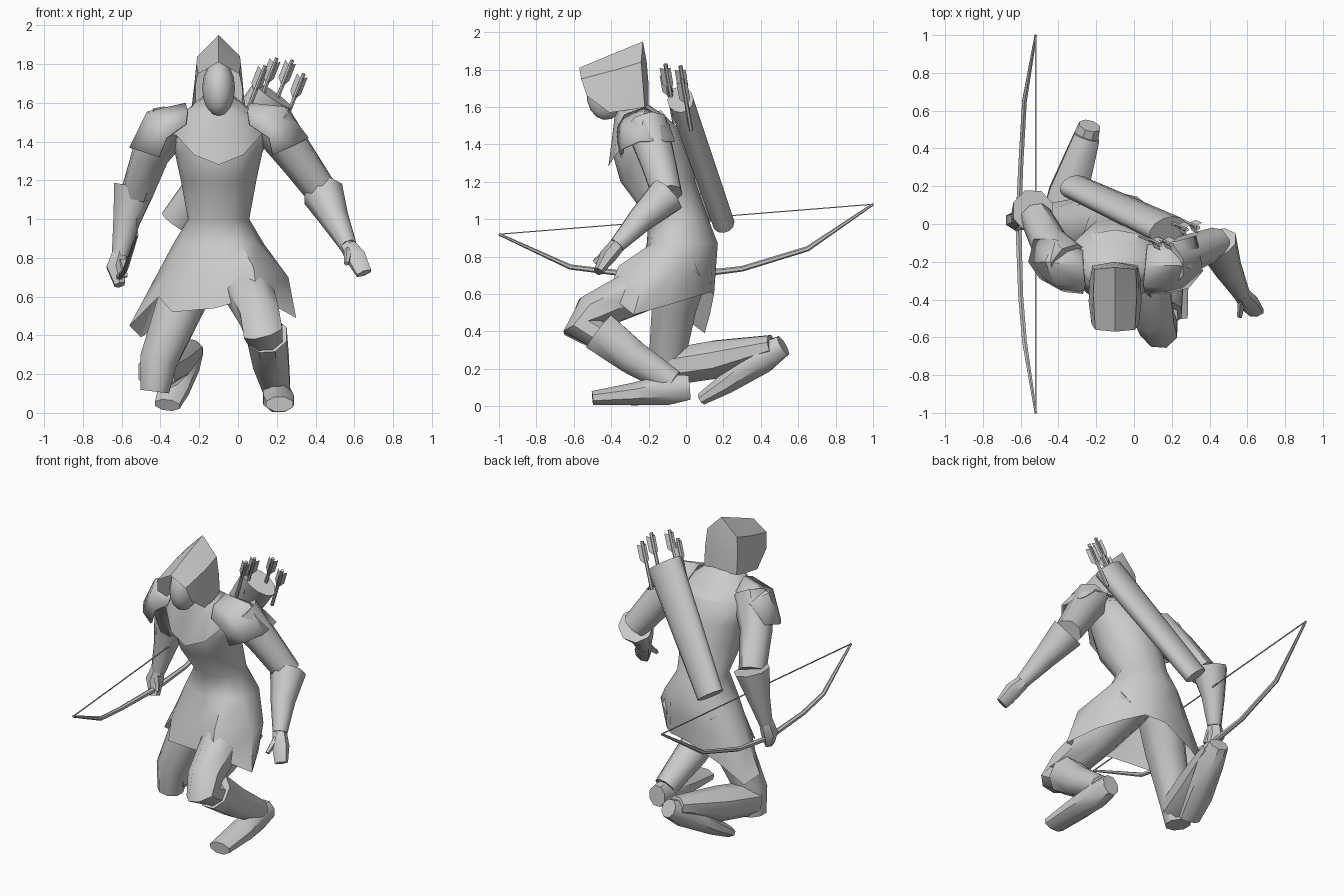
import bpy, bmesh
from math import sin, cos, pi, radians
from mathutils import Vector as V


def loft(name, rings, closed=True, caps=True):
    """Skin a list of equally long point rows."""
    bm = bmesh.new()
    rows = [[bm.verts.new(p) for p in r] for r in rings]
    n = len(rows[0])
    for a, b in zip(rows, rows[1:]):
        for i in range(n if closed else n - 1):
            j = (i + 1) % n
            bm.faces.new((a[i], a[j], b[j], b[i]))
    if closed and caps:
        bm.faces.new(rows[0][::-1])
        bm.faces.new(rows[-1])
    bmesh.ops.remove_doubles(bm, verts=bm.verts[:], dist=1e-4)
    bmesh.ops.recalc_face_normals(bm, faces=bm.faces[:])
    me = bpy.data.meshes.new(name)
    bm.to_mesh(me)
    bm.free()
    ob = bpy.data.objects.new(name, me)
    bpy.context.collection.objects.link(ob)
    return ob


def tube(name, path, sides=8, ref=(1, 0, 0)):
    """Limb along (x, y, z, radius or (wide, thick)) points."""
    pts = [V(p[:3]) for p in path]
    rings = []
    for i, p in enumerate(path):
        t = V((0, 0, 0))
        if i:
            t += (pts[i] - pts[i - 1]).normalized()
        if i < len(pts) - 1:
            t += (pts[i + 1] - pts[i]).normalized()
        t.normalize()
        s = (V(ref) - t * V(ref).dot(t)).normalized()
        u = t.cross(s)
        a, b = p[3] if isinstance(p[3], tuple) else (p[3], p[3])
        ang = [2 * pi * (k + .5) / sides for k in range(sides)]
        rings.append([pts[i] + s * a * cos(q) + u * b * sin(q) for q in ang])
    return loft(name, rings)


CX, N = -0.1, 12


def oval(z, cy, rx, ry):
    return [V((CX + rx * cos(2 * pi * k / N), cy + ry * sin(2 * pi * k / N), z))
            for k in range(N)]


# tunic: torso rings flowing into a draped skirt with an uneven hem
hem = [V(p) for p in [
    (.22, -.10, .54), (.12, .03, .58), (.02, .13, .61), (-.12, .15, .60),
    (-.34, .13, .50), (-.50, .10, .39), (-.56, .02, .45), (-.41, -.12, .60),
    (-.34, -.25, .52), (-.12, -.30, .54), (.10, -.42, .60), (.30, -.28, .49)]]
hip = oval(.87, -.02, .235, .19)
mid = [a.lerp(b, .5) for a, b in zip(hip, hem)]
mid[10], mid[11], mid[0] = V((.08, -.36, .75)), V((.26, -.22, .70)), V((.23, -.06, .72))
torso = [oval(1.0, -.04, .158, .16), oval(1.2, -.15, .195, .20), oval(1.34, -.18, .225, .21),
         oval(1.48, -.20, .28, .165), oval(1.55, -.23, .18, .12), oval(1.64, -.32, .075, .08)]
loft("tunic", [hem, mid, hip] + torso, caps=False)

# short cape with a pointed front
cape_hem = []
for k in range(N):
    q = 2 * pi * k / N
    f = max(0, -sin(q))
    cape_hem.append((CX + .25 * cos(q), -.2 + (.215 if f else .17) * sin(q), 1.48 - .2 * f ** 2))
loft("shoulder_cape", [cape_hem, oval(1.52, -.23, .22, .155), oval(1.58, -.27, .11, .11)], caps=False)

# face
bpy.ops.mesh.primitive_uv_sphere_add(segments=12, ring_count=8, location=(CX, -.42, 1.675))
face = bpy.context.object
face.name = "face"
face.scale = (.085, .11, .145)
face.rotation_euler = (radians(-8), 0, 0)


# pointed hood: mirrored arches from the opening to the back seam
def arch(half):
    return ([(CX - x, y, z) for x, y, z in half] +
            [(CX + x, y, z) for x, y, z in half[-2::-1]])


loft("hood", [arch(h) for h in (
    [(.14, -.41, 1.57), (.125, -.53, 1.66), (.105, -.56, 1.75), (0, -.57, 1.81)],
    [(.135, -.30, 1.585), (.125, -.35, 1.70), (.115, -.37, 1.80), (0, -.39, 1.885)],
    [(.12, -.22, 1.6), (.12, -.23, 1.72), (.11, -.24, 1.84), (0, -.23, 1.95)],
    [(0, -.20, 1.6), (0, -.20, 1.72), (0, -.21, 1.84), (0, -.23, 1.95)])], closed=False)

# shoulder pads: curved plates, front edge to back edge per row
pads = {
    "left_shoulder_pad": [
        [(.06, -.37, 1.49), (.05, -.33, 1.56), (.06, -.22, 1.60), (.07, -.11, 1.53)],
        [(.16, -.37, 1.42), (.20, -.34, 1.52), (.24, -.22, 1.58), (.23, -.09, 1.51)],
        [(.18, -.35, 1.33), (.29, -.34, 1.38), (.365, -.25, 1.42), (.33, -.06, 1.42)]],
    "right_shoulder_pad": [
        [(-.27, -.37, 1.49), (-.26, -.33, 1.56), (-.27, -.22, 1.60), (-.27, -.14, 1.53)],
        [(-.37, -.36, 1.42), (-.42, -.32, 1.52), (-.47, -.20, 1.555), (-.42, -.08, 1.51)],
        [(-.41, -.34, 1.32), (-.50, -.29, 1.35), (-.56, -.20, 1.37), (-.53, -.08, 1.40)]]}
for name, rows in pads.items():
    pad = loft(name, rows, closed=False)
    pad.modifiers.new("thickness", 'SOLIDIFY').thickness = .012

# arms, flared bracers and hands
tube("right_upper_arm", [(-.34, -.21, 1.5, .12), (-.45, -.10, 1.34, .1), (-.52, .04, 1.14, .085)])
tube("right_bracer", [(-.535, .07, 1.16, .115), (-.575, .06, .99, .075), (-.61, .03, .81, .045)])
tube("right_hand", [(-.61, .03, .83, .042), (-.63, .02, .75, (.055, .05)), (-.61, -.01, .66, (.03, .04))], 6)
tube("right_thumb", [(-.60, .0, .79, .022), (-.58, -.02, .70, .014)], 5)
tube("left_upper_arm", [(.17, -.21, 1.5, .12), (.31, -.15, 1.31, .1), (.44, -.10, 1.13, .085)])
tube("left_bracer", [(.44, -.10, 1.13, .11), (.50, -.24, 1.0, .075), (.57, -.37, .86, .045)])
tube("left_hand", [(.56, -.36, .87, .042), (.61, -.42, .80, (.055, .045)), (.65, -.47, .72, (.045, .025))], 6)
tube("left_thumb", [(.57, -.41, .84, .022), (.56, -.49, .77, .014)], 5)

# raised left leg
tube("left_thigh", [(0, 0, .78, .15), (.06, -.25, .62, .13), (.11, -.5, .5, .11),
                    (.13, -.555, .42, .11), (.15, -.42, .36, .09)])
tube("left_boot", [(.15, -.465, .4, (.11, .118)), (.17, -.29, .265, (.1, .1)), (.2, -.07, .125, (.075, .075))])
tube("left_foot", [(.2, .02, .1, (.06, .07)), (.2, -.1, .09, (.078, .09)),
                   (.21, -.28, .065, (.085, .065)), (.215, -.5, .045, (.075, .04))])

# kneeling right leg with the foot tucked under the shin
tube("right_thigh", [(-.2, 0, .78, .15), (-.3, -.06, .55, .13), (-.41, -.1, .27, .105), (-.43, -.1, .11, .08)])
tube("right_boot", [(-.42, -.09, .21, .105), (-.35, .16, .25, .11), (-.25, .46, .325, (.075, .06))])
tube("right_foot", [(-.235, .52, .325, (.06, .06)), (-.27, .4, .255, (.078, .09)),
                    (-.33, .22, .125, (.085, .06)), (-.365, .085, .04, (.07, .035))])

# bow and string
tube("bow", [(-.52, -1, .92, .007), (-.58, -.62, .745, .014), (-.6, -.38, .715, .015), (-.612, 0, .70, .018),
             (-.6, .3, .735, .015), (-.58, .65, .842, .014), (-.52, 1, 1.08, .007)], 6)
tube("bowstring", [(-.52, -1, .92, .004), (-.52, 1, 1.08, .004)], 4)

# flattened quiver across the back
tube("quiver", [(-.32, .2, .98, (.09, .06)), (.18, -.03, 1.64, (.12, .07))], 12)

# arrows with three feather vanes
ends = [(.14, -.11, 1.79), (.2, -.11, 1.83), (.28, -.03, 1.82), (.34, -.02, 1.75)]
d = V((.36, -.16, .92)).normalized()
side = d.orthogonal().normalized()
up = d.cross(side)
for n, e in enumerate(ends):
    tip = V(e)
    tube(f"arrow_shaft_{n}", [(*(tip - d * .3), .011), (*tip, .011)], 6)
    for k in range(3):
        out = side * cos(k * 2 * pi / 3) + up * sin(k * 2 * pi / 3)
        loft(f"arrow_vane_{n}_{k}", [[tip - d * .15, tip - d * .03],
                                     [tip - d * .11 + out * .035, tip - d * .015 + out * .035]], closed=False)

# smooth shading with crisp edges
for ob in bpy.data.objects:
    ob.select_set(True)
    bpy.context.view_layer.objects.active = ob
bpy.ops.object.shade_smooth_by_angle(angle=radians(45))
